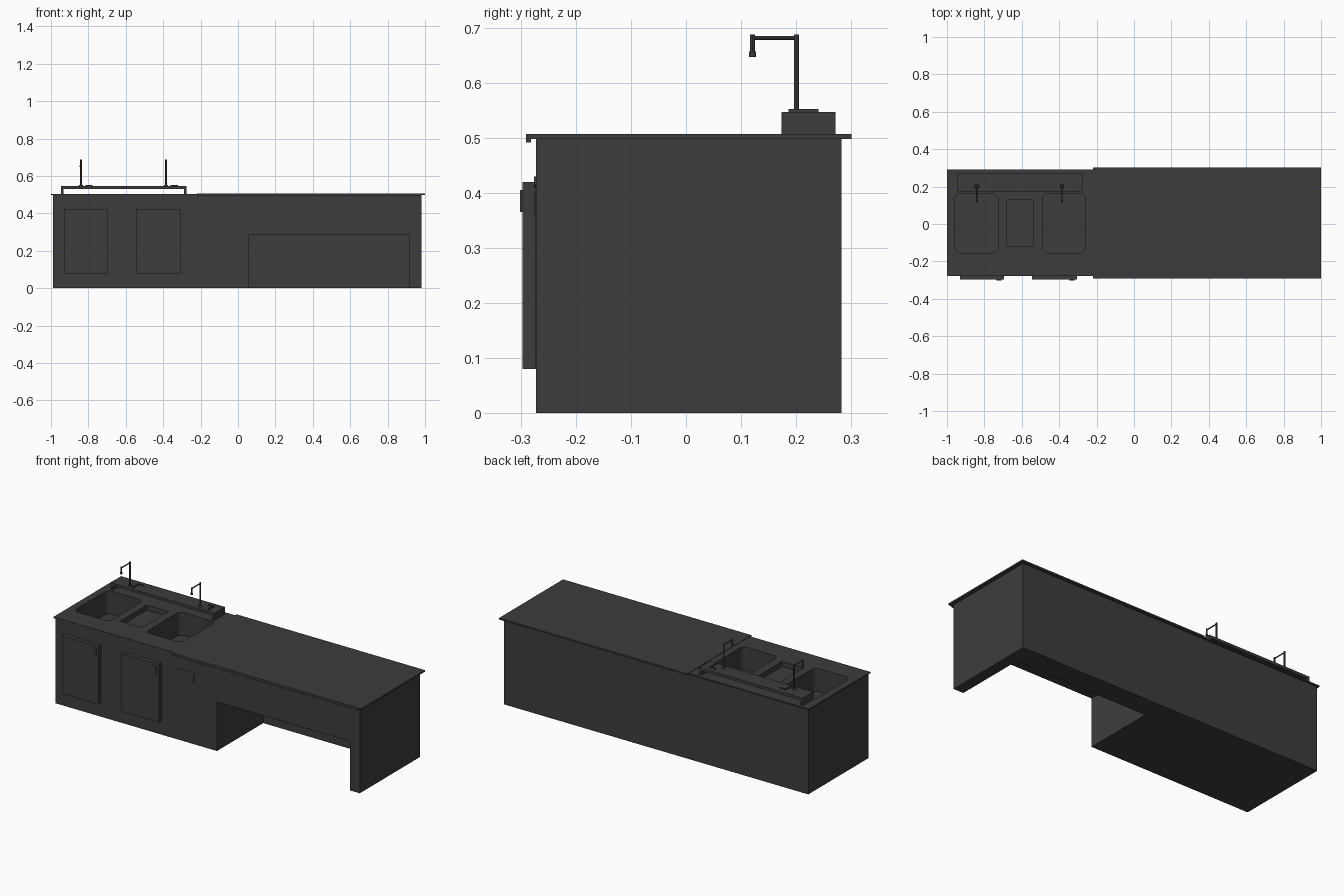
import bpy
import bmesh
from mathutils import Vector

cube = bpy.data.objects.get("Cube")
if cube:
    bpy.data.objects.remove(cube, do_unlink=True)

grey = bpy.data.materials.new("charcoal grey")
grey.use_nodes = True
colour = (0.046, 0.046, 0.046, 1)
grey.diffuse_color = colour
grey.node_tree.nodes["Principled BSDF"].inputs["Base Color"].default_value = colour


def finish(name, bm):
    mesh = bpy.data.meshes.new(name)
    bm.to_mesh(mesh)
    bm.free()
    mesh.materials.append(grey)
    obj = bpy.data.objects.new(name, mesh)
    bpy.context.collection.objects.link(obj)
    return obj


def box(name, x, y, z, corner=0):
    """Box from (min, max) ranges, with optional rounded vertical edges."""
    bm = bmesh.new()
    bmesh.ops.create_cube(bm, size=1)
    for v in bm.verts:
        v.co = Vector([r[0] if c < 0 else r[1] for c, r in zip(v.co, (x, y, z))])
    if corner:
        upright = [e for e in bm.edges
                   if abs(e.verts[0].co.z - e.verts[1].co.z) > 1e-4]
        bmesh.ops.bevel(bm, geom=upright, offset=corner, segments=5,
                        profile=0.5, affect='EDGES')
    return finish(name, bm)


def rod(name, start, end, radius, end_radius=None):
    a, b = Vector(start), Vector(end)
    bm = bmesh.new()
    bmesh.ops.create_cone(bm, cap_ends=True, segments=12, radius1=radius,
                          radius2=end_radius or radius, depth=(b - a).length)
    obj = finish(name, bm)
    obj.location = (a + b) / 2
    obj.rotation_euler = (b - a).to_track_quat('Z', 'Y').to_euler()
    smooth(obj)
    return obj


def activate(obj):
    bpy.ops.object.select_all(action='DESELECT')
    obj.select_set(True)
    bpy.context.view_layer.objects.active = obj


def smooth(obj):
    activate(obj)
    bpy.ops.object.shade_smooth_by_angle()


def cut(target, cutter):
    mod = target.modifiers.new("cut", 'BOOLEAN')
    mod.operation = 'DIFFERENCE'
    mod.solver = 'EXACT'
    mod.object = cutter
    activate(target)
    bpy.ops.object.modifier_apply(modifier=mod.name)


# Cabinet and worktops
FRONT = -0.273
cabinet = box("cabinet", (-0.99, 0.98), (FRONT, 0.283), (0, 0.499))
sink_top = box("sink_top", (-1, -0.22), (-0.278, 0.291), (0.498, 0.505))
box("worktop", (-0.22, 1), (-0.291, 0.301), (0.498, 0.507))
box("worktop_lip", (-0.22, 0.98), (-0.291, -0.282), (0.492, 0.4985))

# Open knee space, two deep basins and a shallow drainer
knee = box("knee_cutter", (0.055, 0.915), (-0.4, 0.155), (-0.1, 0.287))
basins = [box("basin_cutter", (x, x + 0.231), (-0.155, 0.163), (0.37, 0.6), 0.03)
          for x in (-0.957, -0.49)]
drainer = box("drainer_cutter", (-0.68, -0.54), (-0.118, 0.128), (0.475, 0.6))
cut(cabinet, knee)
for cutter in basins + [drainer]:
    cut(cabinet, cutter)
    cut(sink_top, cutter)
for cutter in basins + [drainer, knee]:
    bpy.data.objects.remove(cutter, do_unlink=True)
smooth(cabinet)
smooth(sink_top)

# Doors with small angled handles
for i, (x0, x1) in enumerate([(-0.93, -0.695), (-0.545, -0.305)], 1):
    box(f"door_{i}", (x0, x1), (-0.297, FRONT), (0.08, 0.42))
    box(f"door_handle_{i}", (x1 - 0.022, x1 - 0.014), (-0.302, -0.297), (0.365, 0.405))
    box(f"door_handle_arm_{i}", (x1 - 0.04, x1 - 0.014), (-0.302, -0.297), (0.397, 0.405))
box("flush_panel", (-0.225, -0.08), (FRONT - 0.0015, FRONT), (0.08, 0.415))
box("flush_panel_handle", (-0.1, -0.094), (FRONT - 0.003, FRONT), (0.36, 0.4))
rod("drawer_knob", (0.25, FRONT, 0.42), (0.25, FRONT - 0.003, 0.42), 0.01)

# Raised tap shelf on two end supports
SHELF = 0.547
box("tap_shelf", (-0.947, -0.275), (0.174, 0.272), (0.531, SHELF))
for side, x in (("right", -0.947), ("left", -0.29)):
    box(f"shelf_support_{side}", (x, x + 0.015), (0.174, 0.272), (0.504, 0.532))

# Taps, each with an angled lever beside it
for i, (x, near, far) in enumerate([(-0.84, -0.812, -0.778),
                                    (-0.385, -0.325, -0.36)], 1):
    rod(f"tap_base_{i}", (x, 0.201, SHELF), (x, 0.201, 0.553), 0.012, 0.009)
    rod(f"tap_post_{i}", (x, 0.201, SHELF), (x, 0.201, 0.688), 0.0048)
    rod(f"tap_arm_{i}", (x, 0.201, 0.682), (x, 0.121, 0.682), 0.0035)
    rod(f"tap_spout_{i}", (x, 0.121, 0.688), (x, 0.121, 0.655), 0.0045)
    rod(f"tap_nozzle_{i}", (x, 0.121, 0.657), (x, 0.121, 0.647), 0.0065)
    box(f"lever_stem_{i}", (near - 0.003, near + 0.003), (0.186, 0.241), (SHELF, 0.553))
    box(f"lever_grip_{i}", (min(near, far), max(near, far)), (0.235, 0.241), (SHELF, 0.553))
